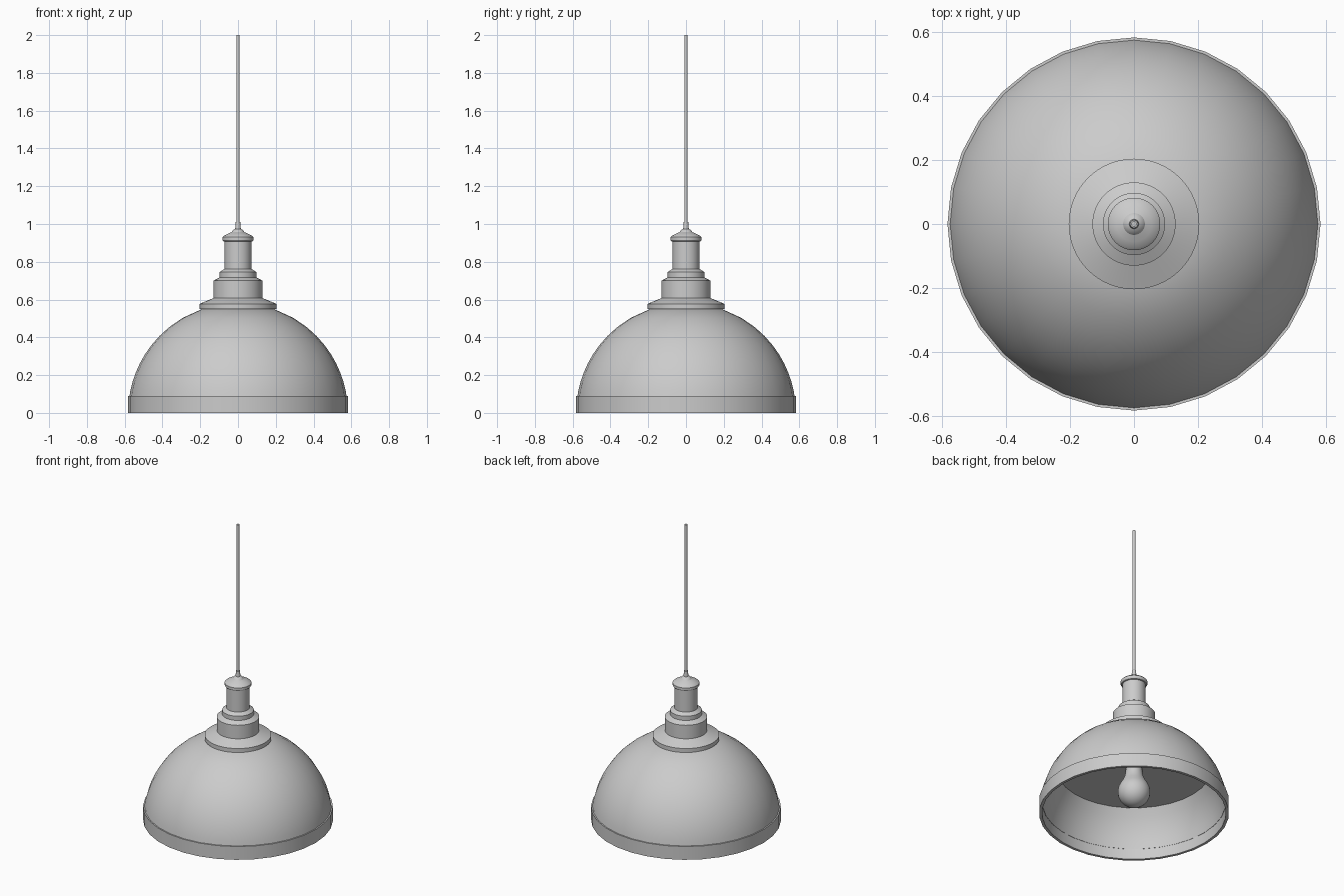
import bpy, bmesh
from math import sin, cos, pi, radians, sqrt

if "Cube" in bpy.data.objects:
    bpy.data.objects.remove(bpy.data.objects["Cube"])


def lathe(name, profile, segments=32, closed=False, angle=30):
    """Revolve (radius, z) points around the z axis."""
    bm = bmesh.new()
    rings = []
    for r, z in profile:
        if r < 1e-6:
            rings.append([bm.verts.new((0, 0, z))])
        else:
            rings.append([bm.verts.new((r * cos(2 * pi * i / segments),
                                        r * sin(2 * pi * i / segments), z))
                          for i in range(segments)])
    pairs = list(zip(rings, rings[1:]))
    if closed:
        pairs.append((rings[-1], rings[0]))
    for a, b in pairs:
        for i in range(segments):
            j = (i + 1) % segments
            quad = [a[i % len(a)], a[j % len(a)], b[j % len(b)], b[i % len(b)]]
            face = list(dict.fromkeys(quad))
            if len(face) > 2:
                bm.faces.new(face)
    bmesh.ops.recalc_face_normals(bm, faces=bm.faces)
    mesh = bpy.data.meshes.new(name)
    bm.to_mesh(mesh)
    bm.free()
    obj = bpy.data.objects.new(name, mesh)
    bpy.context.collection.objects.link(obj)
    bpy.ops.object.select_all(action='DESELECT')
    obj.select_set(True)
    bpy.context.view_layer.objects.active = obj
    bpy.ops.object.shade_smooth_by_angle(angle=radians(angle))
    return obj


def sphere_arc(radius, z0, z1, n):
    zs = [radius * sin(pi / 2 * 0) + z0 + (z1 - z0) * i / n for i in range(n + 1)]
    return [(sqrt(radius * radius - z * z), z) for z in zs]


# Shade: outer dome, inner wall and flat inner ceiling
outer = sphere_arc(0.582, 0.07, 0.55, 10)
inner = sphere_arc(0.566, 0.07, 0.31, 5)
lathe("shade", [(0, 0.31)] + inner[::-1] + outer + [(0, 0.56)])

# Rim band
lathe("rim_band", [(0.565, 0), (0.583, 0), (0.583, 0.09), (0.563, 0.09)], closed=True)

# Stepped collar on top of the shade
lathe("collar", [(0, 0.55), (0.204, 0.55), (0.204, 0.577), (0.13, 0.608),
                 (0.13, 0.70), (0.097, 0.717), (0.097, 0.746),
                 (0.072, 0.762), (0, 0.762)], 64, angle=20)

# Lamp socket with flange and domed cap
lathe("socket", [(0, 0.755), (0.071, 0.755), (0.071, 0.907), (0.078, 0.909),
                 (0.082, 0.915), (0.082, 0.93), (0.074, 0.938), (0.055, 0.948),
                 (0.034, 0.957), (0.026, 0.968), (0.015, 0.974),
                 (0.012, 1.01), (0, 1.01)], 64)

# Hanging cord
lathe("cord", [(0, 1.0), (0.009, 1.0), (0.009, 2.0), (0, 2.0)], 16)

# Light bulb: round globe running up into a narrow neck
globe = [(0.1 * sin(radians(a)), 0.15 - 0.1 * cos(radians(a))) for a in range(0, 121, 12)]
lathe("bulb", globe + [(0.07, 0.228), (0.058, 0.255), (0.052, 0.285), (0.05, 0.32),
                       (0, 0.32)], 32, angle=40)
